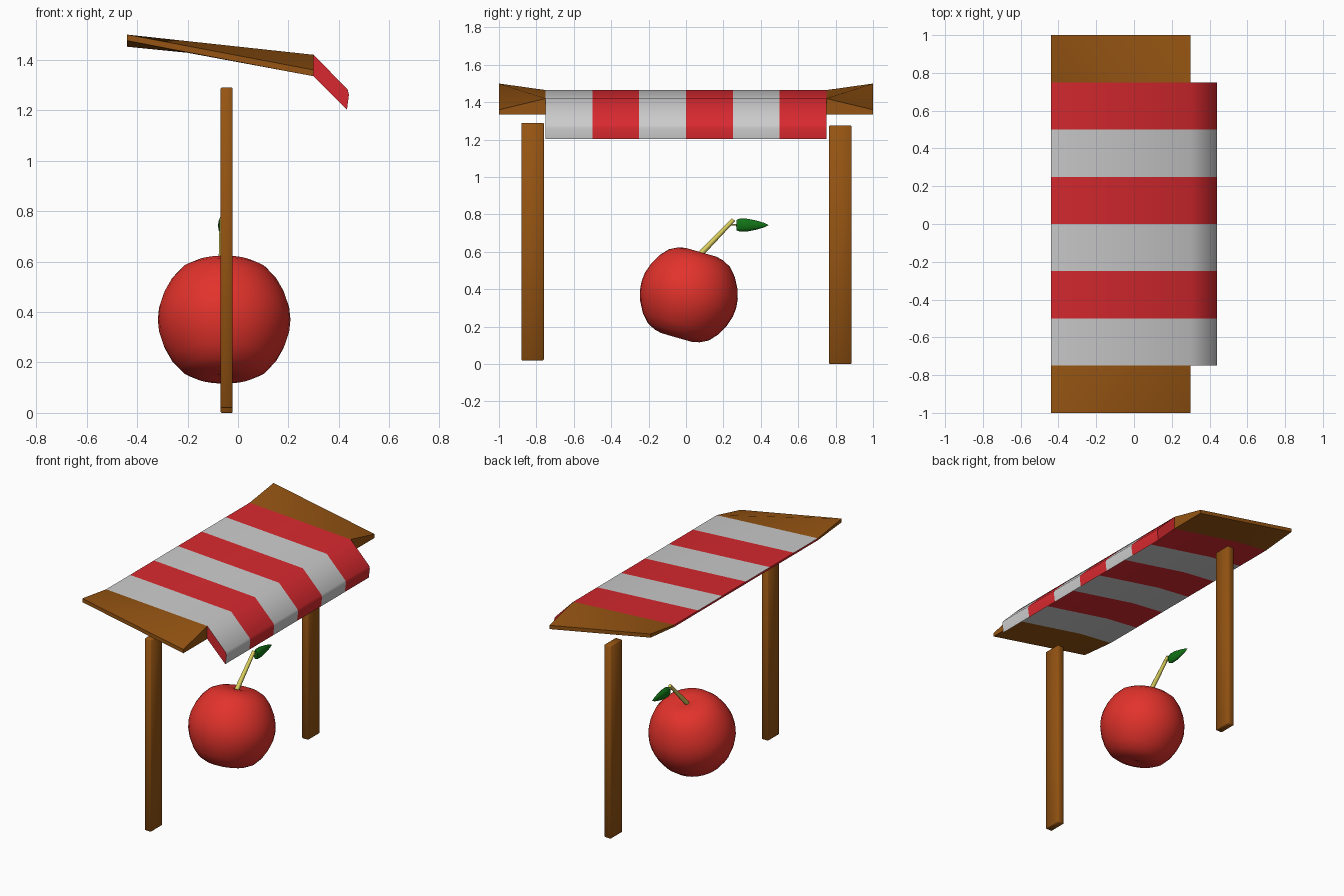
import bpy, bmesh, math
from mathutils import Matrix, Vector

if "Cube" in bpy.data.objects:
    bpy.data.objects.remove(bpy.data.objects["Cube"])


def material(name, rgb):
    m = bpy.data.materials.new(name)
    m.diffuse_color = (*rgb, 1)
    m.use_nodes = True
    m.node_tree.nodes["Principled BSDF"].inputs["Base Color"].default_value = m.diffuse_color
    return m


RED = material("red", (0.68, 0.022, 0.028))
GREY = material("light_grey", (0.8, 0.8, 0.8))
WOOD = material("wood", (0.30, 0.088, 0.006))
APPLE = material("apple_red", (0.76, 0.032, 0.024))
STEM = material("stem_yellow", (0.70, 0.62, 0.11))
LEAF = material("leaf_green", (0.006, 0.17, 0.008))


def finish(name, bm, mats, smooth=None):
    bmesh.ops.recalc_face_normals(bm, faces=bm.faces)
    me = bpy.data.meshes.new(name)
    bm.to_mesh(me)
    bm.free()
    ob = bpy.data.objects.new(name, me)
    bpy.context.collection.objects.link(ob)
    for m in mats:
        me.materials.append(m)
    if smooth:
        bpy.ops.object.select_all(action='DESELECT')
        bpy.context.view_layer.objects.active = ob
        ob.select_set(True)
        bpy.ops.object.shade_smooth_by_angle(angle=math.radians(smooth))
    return ob


def ring(bm, y, profile):
    return [bm.verts.new((x, y, z)) for x, z in profile]


def lathe(name, profile, matrix, mat, sides=32):
    bm = bmesh.new()
    vs = [bm.verts.new((r, 0, z)) for r, z in profile]
    es = [bm.edges.new(p) for p in zip(vs, vs[1:])]
    bmesh.ops.spin(bm, geom=vs + es, axis=(0, 0, 1), cent=(0, 0, 0),
                   steps=sides, angle=math.tau)
    bmesh.ops.remove_doubles(bm, verts=bm.verts, dist=1e-4)
    bm.transform(matrix)
    return finish(name, bm, [mat], 50)


# Striped canopy: one cross-section swept along y, alternating colours
section = [(-.44, 1.465), (.30, 1.42), (.435, 1.282), (.44, 1.262),
           (.432, 1.203), (.30, 1.335), (-.20, 1.428), (-.44, 1.452)]
bm = bmesh.new()
rings = [ring(bm, -.75 + .25 * i, section) for i in range(7)]
n = len(section)
for i, (a, b) in enumerate(zip(rings, rings[1:])):
    for k in range(n):
        j = (k + 1) % n
        f = bm.faces.new((a[k], a[j], b[j], b[k]))
        f.material_index = 0 if i % 2 or k == n - 1 else 1
for r in (rings[0], rings[-1]):
    bm.faces.new(r)
finish("striped_canopy", bm, [RED, GREY], 60)

# Twisted wooden end boards
inner = [(-.44, 1.465), (.30, 1.42), (.30, 1.335), (-.20, 1.428), (-.44, 1.452)]
outer = [(-.44, 1.50), (.30, 1.36), (.30, 1.335), (-.20, 1.43), (-.44, 1.476)]
for side, s in (("front", -1), ("back", 1)):
    bm = bmesh.new()
    o, q = ring(bm, s, outer), ring(bm, s * .75, inner)
    for k in range(5):
        j = (k + 1) % 5
        bm.faces.new((o[k], o[j], q[j]))
        bm.faces.new((o[k], q[j], q[k]))
    bm.faces.new(o)
    finish(side + "_end_board", bm, [WOOD], 40)

# Posts
for name, y, z0, z1 in (("front_post", -.82, .02, 1.29), ("back_post", .825, 0, 1.275)):
    bm = bmesh.new()
    bmesh.ops.create_cube(bm, size=1, matrix=Matrix.Translation((-.045, y, (z0 + z1) / 2))
                          @ Matrix.Diagonal((.048, .12, z1 - z0, 1)))
    bmesh.ops.bevel(bm, geom=bm.edges[:], offset=.004, segments=1, affect='EDGES')
    finish(name, bm, [WOOD], 60)

# Apple, leaning toward +y
body = [(0, .226), (.04, .236), (.085, .237), (.125, .228), (.17, .205), (.21, .16),
        (.24, .105), (.258, .05), (.263, 0)]
body += [(r, -z) for r, z in body[-2::-1]]
lathe("apple", body, Matrix.Translation((-.055, .015, .37))
      @ Matrix.Rotation(math.radians(-16), 4, 'X'), APPLE)

# Stem and leaf stalk
def rod(name, a, b, r0, r1, mat):
    d = Vector(b) - Vector(a)
    m = Matrix.Translation(a) @ d.to_track_quat('Z', 'Y').to_matrix().to_4x4()
    h = d.length
    return lathe(name, [(0, 0), (r0, 0), (r1, h), (0, h)], m, mat, 8)


rod("stem", (-.062, .05, .56), (-.062, .255, .772), .016, .011, STEM)
rod("leaf_stalk", (-.062, .225, .745), (-.062, .275, .745), .004, .004, STEM)

# Leaf
lathe("leaf", [(0, 0), (.028, .003), (.035, .02), (.034, .06), (.024, .11), (.012, .15), (0, .175)],
      Matrix.Translation((-.062, .268, .743)) @ Matrix.Diagonal((.5, 1, 1, 1))
      @ Matrix.Rotation(math.radians(-90), 4, 'X'), LEAF, 12)
